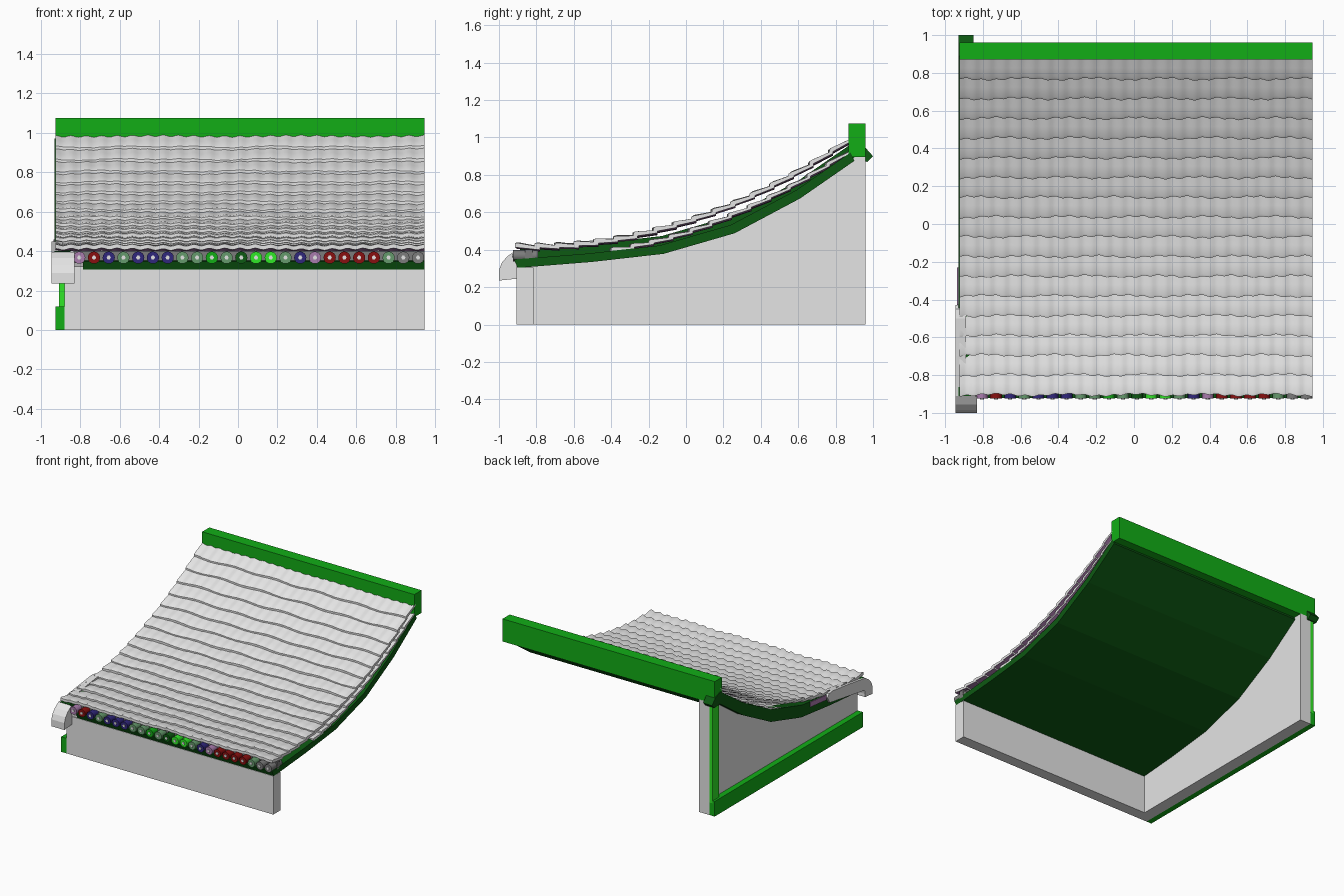
import bpy, bmesh, math, random

random.seed(4)
cube = bpy.data.objects.get("Cube")
if cube:
    bpy.data.objects.remove(cube)


def material(name, r, g, b):
    m = bpy.data.materials.new(name)
    m.use_nodes = True
    m.diffuse_color = (r, g, b, 1)
    node = next(n for n in m.node_tree.nodes if n.type == 'BSDF_PRINCIPLED')
    node.inputs["Base Color"].default_value = (r, g, b, 1)
    return m


PALE = material("pale grey", .78, .78, .78)
DARK = material("dark green", .004, .1, .006)
GREEN = material("green", .006, .42, .008)
BRIGHT = material("bright green", .03, .8, .02)
NAVY = material("navy", .03, .02, .2)
RED = material("red", .25, .005, .005)
LILAC = material("lilac", .4, .2, .42)
SAGE = material("sage green", .13, .32, .15)
GREY = material("mid grey", .2, .2, .2)


def add_object(name, bm, *mats):
    bmesh.ops.recalc_face_normals(bm, faces=bm.faces)
    me = bpy.data.meshes.new(name)
    bm.to_mesh(me)
    bm.free()
    for m in mats:
        me.materials.append(m)
    ob = bpy.data.objects.new(name, me)
    bpy.context.collection.objects.link(ob)
    return ob


def smooth(ob, angle):
    bpy.ops.object.select_all(action='DESELECT')
    ob.select_set(True)
    bpy.context.view_layer.objects.active = ob
    bpy.ops.object.shade_smooth_by_angle(angle=math.radians(angle))


def prism(name, x0, x1, outline, mat):
    """Extrude a side outline of (y, z) points from x0 to x1."""
    bm = bmesh.new()
    face = bm.faces.new([bm.verts.new((x0, y, z)) for y, z in outline])
    new = bmesh.ops.extrude_face_region(bm, geom=[face])["geom"]
    bmesh.ops.translate(bm, vec=(x1 - x0, 0, 0),
                        verts=[v for v in new if isinstance(v, bmesh.types.BMVert)])
    return add_object(name, bm, mat)


def box(name, x0, x1, y0, y1, z0, z1, mat):
    return prism(name, x0, x1, [(y0, z0), (y1, z0), (y1, z1), (y0, z1)], mat)


def cylinder(name, x, y0, y1, z, radius, mat, sides=16):
    ring = [math.tau * i / sides for i in range(sides)]
    bm = bmesh.new()
    face = bm.faces.new([bm.verts.new((x + radius * math.cos(a), y0, z + radius * math.sin(a)))
                         for a in ring])
    new = bmesh.ops.extrude_face_region(bm, geom=[face])["geom"]
    bmesh.ops.translate(bm, vec=(0, y1 - y0, 0),
                        verts=[v for v in new if isinstance(v, bmesh.types.BMVert)])
    ob = add_object(name, bm, mat)
    smooth(ob, 35)


LEFT, RIGHT = -.925, .945
WALL = -.88

# Walls under the roof
SLOPE = [(-.9, .303), (-.5, .335), (-.12, .378), (.26, .488), (.61, .674), (.9, .875)]
box("front_wall", WALL, RIGHT, -.905, -.815, 0, .306, PALE)
prism("side_wall", WALL, -.785,
      [(-.905, 0), (.96, 0), (.96, .9)] + [(y, z + .02) for y, z in reversed(SLOPE)], PALE)

# Roof deck and the curved board along its end
prism("roof_deck", -.785, RIGHT, SLOPE + [(y - .02, z + .045) for y, z in reversed(SLOPE)], DARK)
board = SLOPE + [(.97, .87), (1, .9)]
prism("barge_board", -.93, -.85,
      board + [(.96, .945)] + [(y - .01, z + .095) for y, z in reversed(SLOPE)], DARK)

# Frame on the outer side of the wall
box("sill_beam", LEFT, WALL, -.905, .96, 0, .12, GREEN)
box("back_post", -.907, WALL, .88, .961, .1, .88, BRIGHT)
box("ridge_beam", LEFT, RIGHT, .87, .96, .895, 1.075, GREEN)

# Rounded eave end piece with its tail
nose = [(-1, .235), (-1, .29), (-.985, .33), (-.955, .365), (-.91, .395)]
prism("eave_end", -.945, -.83, nose + [(-.905, .245)], PALE)
prism("eave_tail", -.945, -.89,
      nose + [(-.7, .425), (-.5, .45), (-.45, .445), (-.43, .42), (-.46, .37),
              (-.9, .3), (-.91, .245)], PALE)
prism("edge_strip", -.936, -.93,
      [(-.43, .4), (-.23, .42), (-.23, .46), (-.43, .44)], LILAC)


# Overlapping wavy tile courses on a parabolic slope
def height(y):
    return .565 + .326 * y + .2 * y * y


WAVES, STEPS = 24, 6


def tile_sheet(name, first, rows, pitch, drop, lip):
    bm = bmesh.new()
    n = WAVES * STEPS
    for r in range(rows):
        y0 = first + r * pitch
        y1 = min(y0 + pitch + .02, .885)
        shift = random.uniform(0, math.tau)
        previous = None
        for i in range(n + 1):
            x = LEFT + (RIGHT - LEFT) * i / n
            wave = math.cos(math.tau * i / STEPS)
            lift = .004 * wave + .002 * math.sin(x * 9 + shift)
            front = y0 + .005 * math.sin(x * 17 + shift) - .004 * wave
            mid = (y0 + y1) / 2
            section = [(front, -lip), (front, -.003), (front + .012, 0), (mid, -.009),
                       (y1, -.02), (y1, -lip - .012)]
            ring = [bm.verts.new((x, y, height(y) + dz + lift - drop)) for y, dz in section]
            if previous:
                for k in range(len(ring)):
                    j = (k + 1) % len(ring)
                    f = bm.faces.new((previous[k], previous[j], ring[j], ring[k]))
                    f.material_index = 1 if j == 0 else 0
            else:
                bm.faces.new(ring)
            previous = ring
        bm.faces.new(previous)
    smooth(add_object(name, bm, PALE, LILAC), 40)


tile_sheet("roof_tiles", -.905, 17, .1045, 0, .024)
tile_sheet("under_tiles", -.4, 12, .1045, .06, .02)

# Coloured round tile ends along the eave
PAINT = dict(L=LILAC, R=RED, N=NAVY, S=SAGE, G=GREEN, D=DARK, B=BRIGHT, Y=GREY)
for i, key in enumerate("LRNSNNNSSGSDBBSNLRRRRSYY"):
    x = -.805 + i * .0747
    cylinder(f"eave_roll_{i + 1}", x, -.925, -.79, .367, .031, PAINT[key])
    cylinder(f"eave_roll_dot_{i + 1}", x, -.929, -.925, .367, .011, PALE, 6)
box("eave_backing", -.83, RIGHT, -.86, -.82, .34, .4, GREY)
